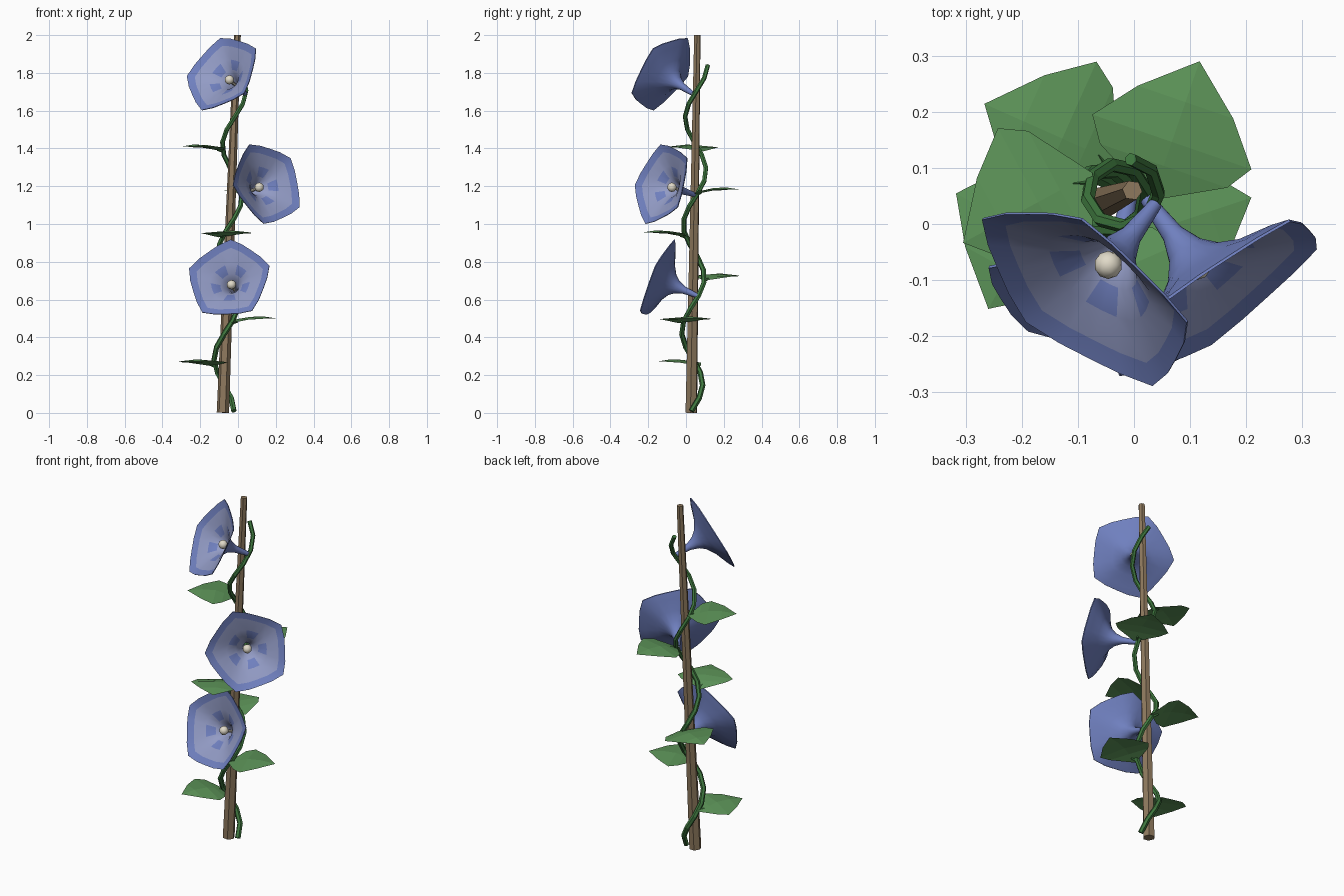
import bpy, bmesh
from math import sin, cos, pi, radians
from mathutils import Vector

cube = bpy.data.objects.get("Cube")
if cube:
    bpy.data.objects.remove(cube, do_unlink=True)


def material(name, rgb):
    m = bpy.data.materials.new(name)
    m.use_nodes = True
    m.diffuse_color = (*rgb, 1)
    bsdf = next(n for n in m.node_tree.nodes if n.type == 'BSDF_PRINCIPLED')
    bsdf.inputs["Base Color"].default_value = (*rgb, 1)
    bsdf.inputs["Roughness"].default_value = 0.8
    return m


BROWN = material("wood brown", (0.27, 0.19, 0.11))
STEM = material("stem green", (0.05, 0.19, 0.05))
LEAF = material("leaf green", (0.11, 0.30, 0.10))
BLUE = material("petal blue", (0.16, 0.215, 0.52))
PALE = material("pale petal", (0.29, 0.33, 0.56))
CREAM = material("cream", (0.75, 0.70, 0.58))


def mesh_object(name, bm, mats):
    me = bpy.data.meshes.new(name)
    bm.to_mesh(me)
    bm.free()
    ob = bpy.data.objects.new(name, me)
    bpy.context.collection.objects.link(ob)
    for m in mats:
        me.materials.append(m)
    return ob


def select(ob):
    bpy.ops.object.select_all(action='DESELECT')
    ob.select_set(True)
    bpy.context.view_layer.objects.active = ob


def tube(name, points, radii, mat, resolution=1):
    cu = bpy.data.curves.new(name, 'CURVE')
    cu.dimensions = '3D'
    cu.bevel_depth = 1
    cu.bevel_resolution = resolution
    cu.use_fill_caps = True
    sp = cu.splines.new('POLY')
    sp.points.add(len(points) - 1)
    for p, co, r in zip(sp.points, points, radii):
        p.co = (*co, 1)
        p.radius = r
    cu.materials.append(mat)
    ob = bpy.data.objects.new(name, cu)
    bpy.context.collection.objects.link(ob)
    select(ob)
    bpy.ops.object.convert(target='MESH')
    for f in bpy.context.object.data.polygons:
        f.use_smooth = False
    return bpy.context.object


# Leaning pole
FOOT, TOP = Vector((-0.08, 0.028, 0.001)), Vector((-0.003, 0.06, 2))
tube("pole", [FOOT, TOP], [0.033, 0.018], BROWN)


# Vine twining around the pole
def vine_point(z):
    a = pi / 2 + (z - 0.15) / 0.565 * 2 * pi
    c = FOOT.lerp(TOP, z / 2)
    return Vector((c.x + 0.058 * cos(a), c.y + 0.058 * sin(a), z))


STEPS = 27
tube("vine", [vine_point(0.01 + 1.83 * i / STEPS) for i in range(STEPS + 1)],
     [0.015 - 0.003 * i / STEPS for i in range(STEPS + 1)], STEM)


# Leaves: distance along midrib, half width, midrib height, edge height
LEAF_ROWS = [(0.045, 0.12, 0.02, 0.02), (0.09, 0.15, 0.034, 0.022),
             (0.165, 0.09, 0.036, 0.027)]


def leaf(name, z, azimuth):
    along = Vector((cos(azimuth), sin(azimuth), 0))
    side = Vector((-along.y, along.x, 0))
    root = vine_point(z + 0.015)
    root.z = z
    root -= side * 0.02
    bm = bmesh.new()

    def vert(s, t, h):
        return bm.verts.new(root + along * s + side * t + Vector((0, 0, h)))

    base, tip = vert(-0.02, 0, 0), vert(0.242, 0, 0.025)
    rows = [[vert(s, w, e), vert(s, 0, m), vert(s, -w, e)]
            for s, w, m, e in LEAF_ROWS]
    for k in (0, 1):
        bm.faces.new((base, rows[0][k + 1], rows[0][k]))
        for a, b in zip(rows, rows[1:]):
            bm.faces.new((a[k], a[k + 1], b[k + 1], b[k]))
        bm.faces.new((rows[-1][k], rows[-1][k + 1], tip))
    bmesh.ops.recalc_face_normals(bm, faces=bm.faces)
    if sum(f.normal.z for f in bm.faces) < 0:
        bmesh.ops.reverse_faces(bm, faces=bm.faces)
    mesh_object(name, bm, [LEAF])
    # short stalk joining leaf and vine
    tube(name + "_stalk", [vine_point(z), root + along * 0.02 + Vector((0, 0, 0.008))],
         [0.008, 0.005], STEM, 0)


for i in range(6):
    leaf(f"leaf_{i + 1}", 0.247 + 0.2275 * i, radians(241 + 137.5 * i))


# Flowers: five-cornered trumpets, as depth and corner radius
PROFILE = [(0, 0.012), (0.08, 0.02), (0.12, 0.036), (0.15, 0.062),
           (0.18, 0.112), (0.207, 0.188), (0.225, 0.228)]
SEGMENTS = 20
PETAL = [1, 0.91, 0.87, 0.91]


def flower(name, root, centre, corner):
    root, centre, corner = Vector(root), Vector(centre), Vector(corner)
    n = (centre - root).normalized()
    u = corner - centre
    u = (u - n * u.dot(n)).normalized()
    v = n.cross(u)
    bm = bmesh.new()

    def rings(lift):
        out = []
        for d, r in PROFILE:
            five = min(1, r / 0.18)
            ring = []
            for k in range(SEGMENTS):
                a = 2 * pi * k / SEGMENTS
                q = r * (1 + (PETAL[k % 4] - 1) * five)
                ring.append(bm.verts.new(root + n * (d + lift) + (u * cos(a) + v * sin(a)) * q))
            out.append(ring)
        return out

    outer, inner = rings(0), rings(0.005)
    last = len(PROFILE) - 2
    for j in range(last + 1):
        for k in range(SEGMENTS):
            m = (k + 1) % SEGMENTS
            bm.faces.new((outer[j][k], outer[j][m], outer[j + 1][m], outer[j + 1][k]))
            f = bm.faces.new((inner[j][k], inner[j + 1][k], inner[j + 1][m], inner[j][m]))
            # blue rim and five blue spots on a pale throat
            spot = j == 3 and k % 4 in (1, 2)
            f.material_index = 0 if j == last or spot else 1
    for k in range(SEGMENTS):
        m = (k + 1) % SEGMENTS
        bm.faces.new((outer[-1][k], outer[-1][m], inner[-1][m], inner[-1][k]))
    ob = mesh_object(name, bm, [BLUE, PALE])
    select(ob)
    bpy.ops.object.shade_smooth_by_angle(angle=radians(35))

    # pistil
    bm = bmesh.new()
    bmesh.ops.create_icosphere(bm, subdivisions=2, radius=0.025)
    bmesh.ops.translate(bm, verts=bm.verts, vec=root + n * 0.155)
    select(mesh_object(name + "_pistil", bm, [CREAM]))
    bpy.ops.object.shade_smooth_by_angle(angle=radians(50))
    tube(name + "_style", [root + n * 0.08, root + n * 0.15], [0.008, 0.008], CREAM)


flower("lower_flower", (-0.005, 0.06, 0.62), (-0.05, -0.15, 0.708), (-0.04, -0.06, 0.93))
flower("middle_flower", (0.022, 0.045, 1.155), (0.15, -0.125, 1.211), (0.055, -0.13, 1.425))
flower("upper_flower", (0.038, 0.035, 1.69), (-0.09, -0.13, 1.802), (-0.1, 0, 1.99))
